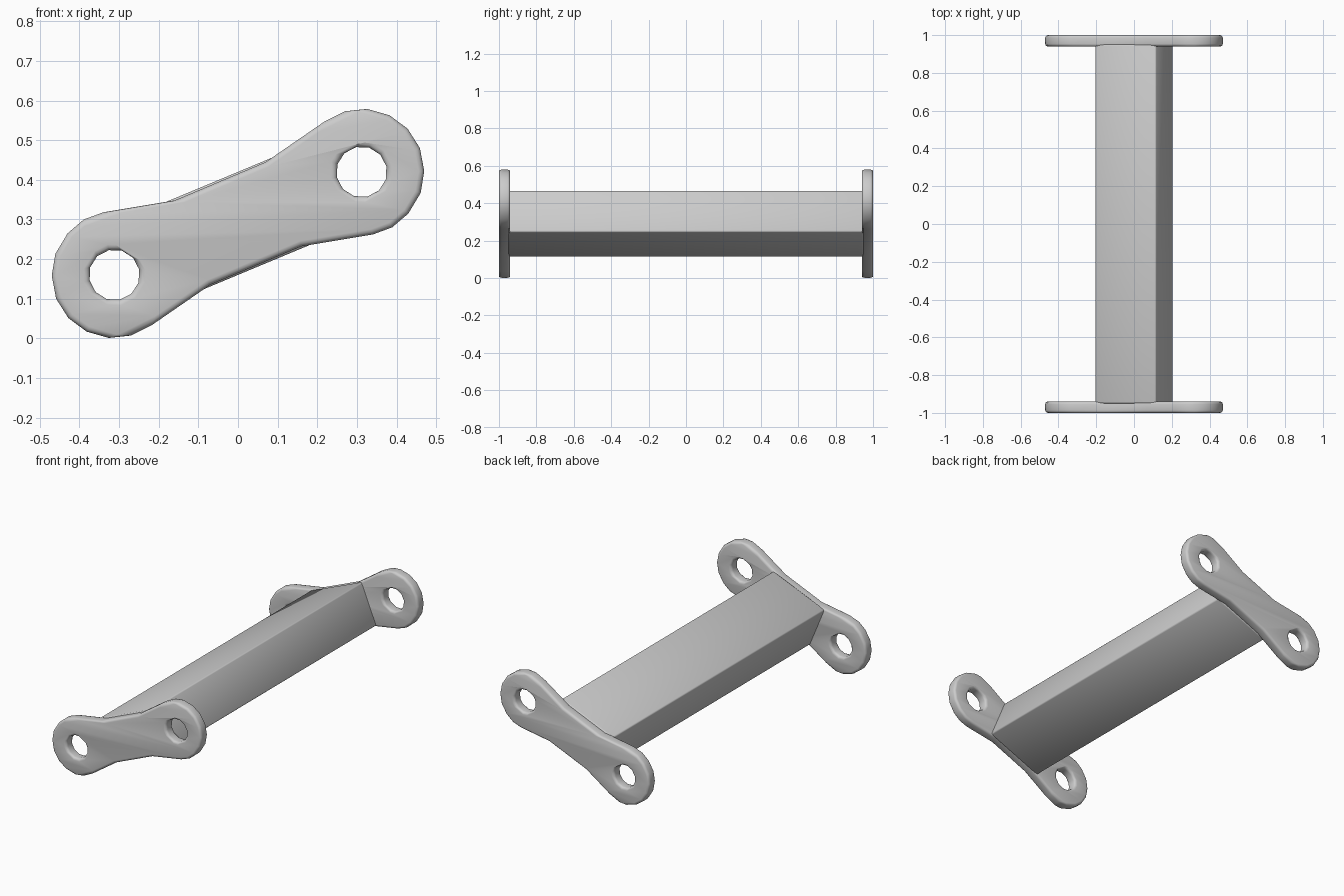
import bpy
from math import cos, sin, pi, atan2

if "Cube" in bpy.data.objects:
    bpy.data.objects.remove(bpy.data.objects["Cube"])

CZ = 0.29                      # height of the centre of the part
HOLE = (0.312, 0.13)           # hole centre relative to the middle
TILT = atan2(HOLE[1], HOLE[0])

# Half of the dog-bone outline, relative to the middle; other half is its 180 degree turn
HALF = [(-0.16, 0.058), (0.07, 0.155), (0.218, 0.257), (0.27, 0.283), (0.326, 0.289),
        (0.382, 0.273), (0.428, 0.239), (0.459, 0.19), (0.47, 0.132), (0.461, 0.077),
        (0.43, 0.025), (0.389, -0.01), (0.34, -0.028)]


def finish(obj, bevel, segments):
    mod = obj.modifiers.new("round", 'BEVEL')
    mod.width = bevel
    mod.segments = segments
    mod.limit_method = 'ANGLE'
    mod.angle_limit = 1.0
    mod.use_clamp_overlap = False
    bpy.ops.object.select_all(action='DESELECT')
    obj.select_set(True)
    bpy.context.view_layer.objects.active = obj
    bpy.ops.object.convert(target='MESH')
    bpy.ops.object.shade_smooth_by_angle(angle=0.8)


def prism(name, loops, depth, y, bevel, segments):
    """Extrude closed (x, z) loops along y; inner loops become holes."""
    cu = bpy.data.curves.new(name, 'CURVE')
    cu.dimensions = '2D'
    cu.fill_mode = 'BOTH'
    cu.extrude = depth / 2
    for pts in loops:
        sp = cu.splines.new('POLY')
        sp.points.add(len(pts) - 1)
        for p, (x, z) in zip(sp.points, pts):
            p.co = (x, z, 0, 1)
        sp.use_cyclic_u = True
    obj = bpy.data.objects.new(name, cu)
    bpy.context.collection.objects.link(obj)
    obj.location = (0, y, CZ)
    obj.rotation_euler = (pi / 2, 0, 0)
    bpy.ops.object.select_all(action='DESELECT')
    obj.select_set(True)
    bpy.context.view_layer.objects.active = obj
    bpy.ops.object.convert(target='MESH')
    obj = bpy.context.view_layer.objects.active
    # weld caps to the side walls
    bpy.ops.object.mode_set(mode='EDIT')
    bpy.ops.mesh.select_all(action='SELECT')
    bpy.ops.mesh.remove_doubles(threshold=0.0005)
    bpy.ops.mesh.normals_make_consistent(inside=False)
    bpy.ops.object.mode_set(mode='OBJECT')
    finish(obj, bevel, segments)
    return obj


# End plates with two bolt holes each
outline = HALF + [(-x, -z) for x, z in HALF]
holes = [[(s * HOLE[0] + 0.064 * cos(a * pi / 6 + 0.22), s * HOLE[1] + 0.064 * sin(a * pi / 6 + 0.22))
          for a in range(12)] for s in (1, -1)]
for name, y in (("front_plate", -0.97), ("back_plate", 0.97)):
    prism(name, [outline] + holes, 0.06, y, 0.014, 3)

# Tilted rectangular beam between the plates
bpy.ops.mesh.primitive_cube_add(size=1, location=(0, 0, CZ), rotation=(0, -TILT, 0))
beam = bpy.context.object
beam.name = "beam"
beam.scale = (0.35, 1.90, 0.24)
bpy.ops.object.transform_apply(location=False, rotation=False, scale=True)
finish(beam, 0.008, 2)
